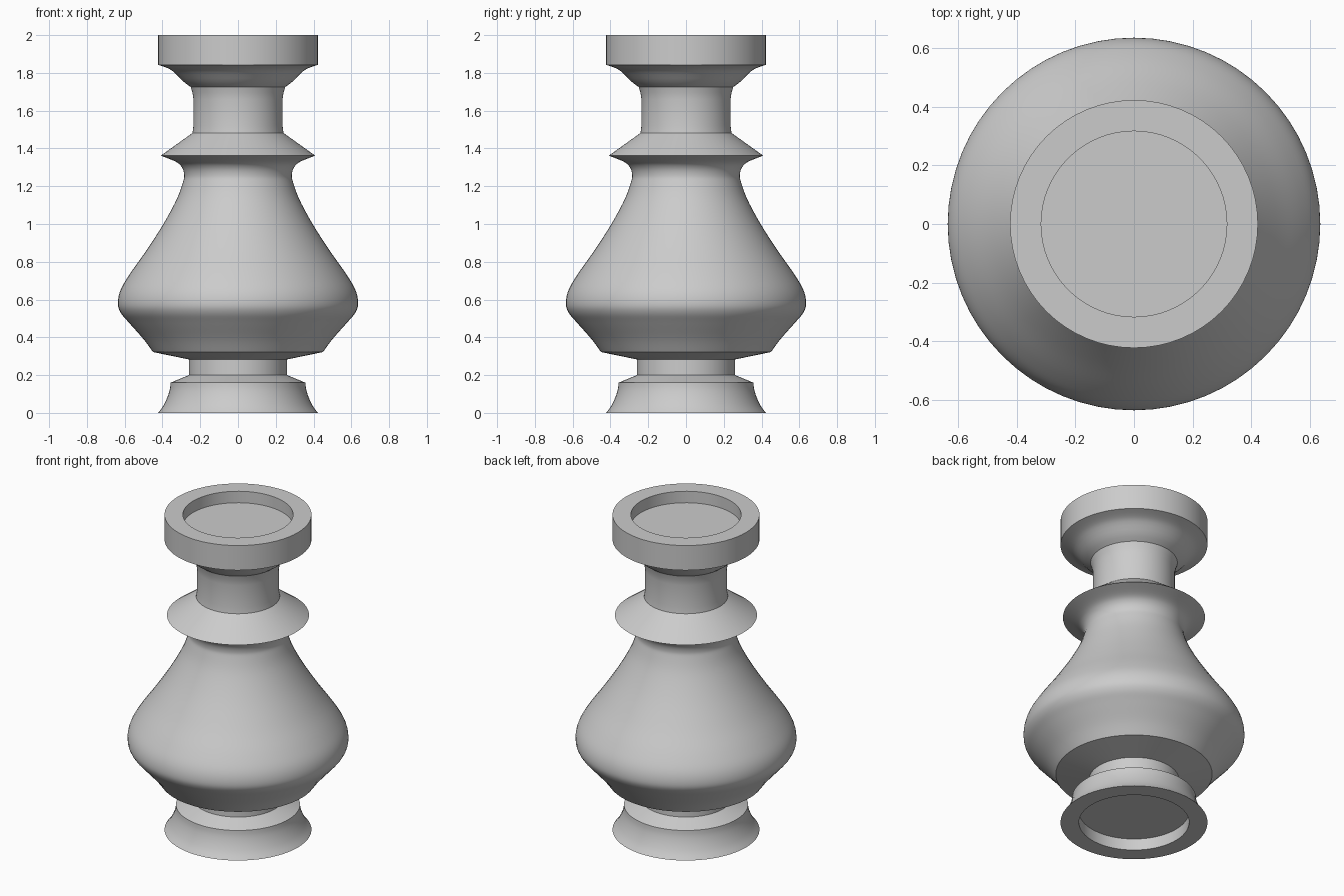
import bpy, bmesh, math

if "Cube" in bpy.data.objects:
    bpy.data.objects.remove(bpy.data.objects["Cube"])

SEG = 64

def curve(pts, n=5):
    """Catmull-Rom smoothing through (radius, z) points."""
    out = [pts[0]]
    for i in range(len(pts) - 1):
        p0, p1 = pts[max(i - 1, 0)], pts[i]
        p2, p3 = pts[i + 1], pts[min(i + 2, len(pts) - 1)]
        for k in range(1, n + 1):
            t = k / n
            out.append(tuple(0.5 * (2 * b + (c - a) * t + (2 * a - 5 * b + 4 * c - d) * t * t
                                    + (3 * b - a - 3 * c + d) * t ** 3)
                             for a, b, c, d in zip(p0, p1, p2, p3)))
    return out

# profile sections, bottom to top
recess_bottom = [(0.317, 0.073), (0.317, 0.0)]
foot = curve([(0.423, 0), (0.397, 0.035), (0.375, 0.08), (0.361, 0.125), (0.357, 0.16)], 3)
stem = [(0.26, 0.2), (0.26, 0.283)]
belly = curve([(0.45, 0.322), (0.50, 0.39), (0.575, 0.475), (0.621, 0.53), (0.636, 0.58),
               (0.622, 0.65), (0.573, 0.735), (0.485, 0.86), (0.395, 1.0), (0.325, 1.13),
               (0.292, 1.22), (0.285, 1.26), (0.297, 1.30), (0.33, 1.33), (0.409, 1.362)])
neck = [(0.241, 1.482), (0.236, 1.52), (0.236, 1.66), (0.241, 1.695), (0.25, 1.725)]
flare = curve([(0.25, 1.725), (0.29, 1.755), (0.34, 1.805), (0.375, 1.826), (0.423, 1.843)], 3)[1:]
rim = [(0.423, 2.0), (0.317, 2.0), (0.317, 1.927)]
profile = recess_bottom + foot + stem + belly + neck + flare + rim

# lathe the profile, capping the two recess floors
bm = bmesh.new()
rings = [[bm.verts.new((r * math.cos(2 * math.pi * i / SEG), r * math.sin(2 * math.pi * i / SEG), z))
          for i in range(SEG)] for r, z in profile]
for a, b in zip(rings, rings[1:]):
    for i in range(SEG):
        j = (i + 1) % SEG
        bm.faces.new((a[i], a[j], b[j], b[i]))
bm.faces.new(rings[0][::-1])
bm.faces.new(rings[-1])
bmesh.ops.recalc_face_normals(bm, faces=bm.faces)
mesh = bpy.data.meshes.new("baluster")
bm.to_mesh(mesh)
bm.free()
baluster = bpy.data.objects.new("baluster", mesh)
bpy.context.collection.objects.link(baluster)

# smooth curves, sharp moulding edges
bpy.context.view_layer.objects.active = baluster
baluster.select_set(True)
bpy.ops.object.shade_smooth_by_angle(angle=math.radians(28))
